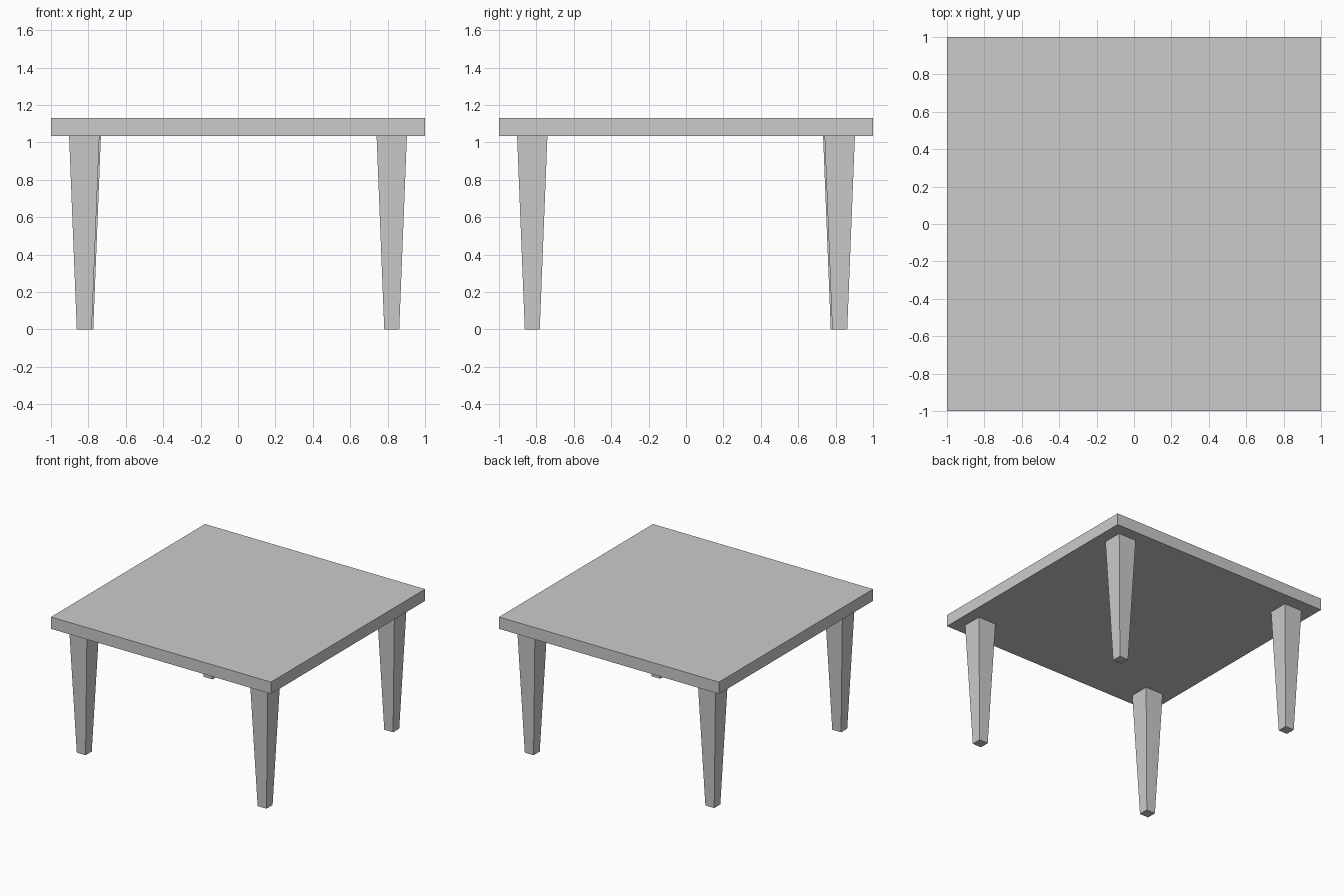
import bpy
import bmesh
from mathutils import Matrix

if "Cube" in bpy.data.objects:
    bpy.data.objects.remove(bpy.data.objects["Cube"])

TOP_Z, UNDER_Z = 1.13, 1.033


def box(name, centre, half_bottom, half_top, z0, z1):
    """Upright square block, optionally tapered towards the bottom."""
    bm = bmesh.new()
    bmesh.ops.create_cube(bm, size=2)
    for v in bm.verts:
        half, z = (half_top, z1) if v.co.z > 0 else (half_bottom, z0)
        v.co = (v.co.x * half, v.co.y * half, z)
    mesh = bpy.data.meshes.new(name)
    bm.to_mesh(mesh)
    bm.free()
    obj = bpy.data.objects.new(name, mesh)
    obj.location = (*centre, 0)
    bpy.context.collection.objects.link(obj)
    return obj


# Square slab
box("table_top", (0, 0), 1, 1, UNDER_Z, TOP_Z)

# Tapered legs; the back left one sits very slightly further in
legs = {
    "front_left_leg": (-0.822, -0.822),
    "front_right_leg": (0.822, -0.822),
    "back_left_leg": (-0.814, 0.814),
    "back_right_leg": (0.822, 0.822),
}
for name, centre in legs.items():
    box(name, centre, 0.04, 0.081, 0, UNDER_Z)
